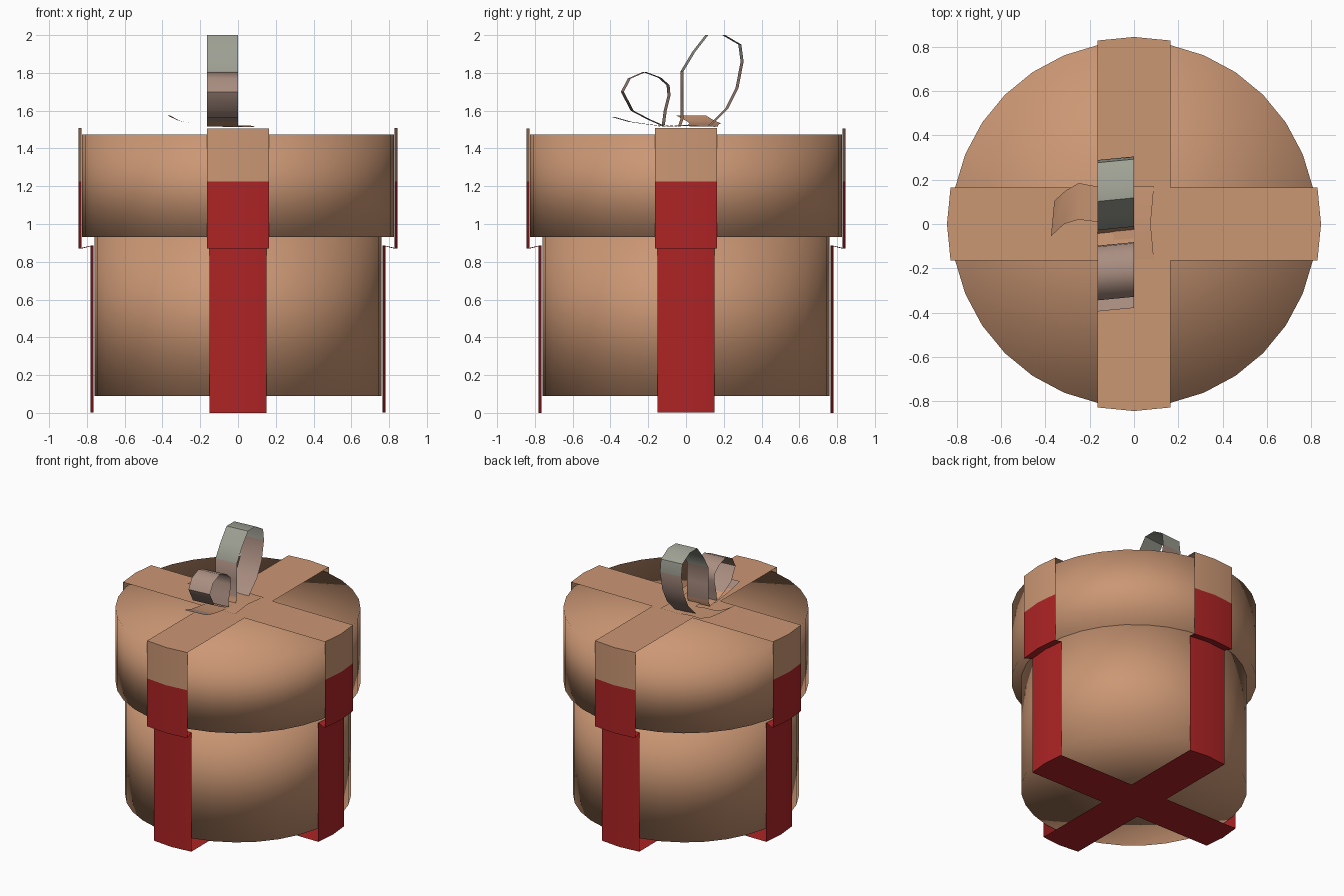
import bpy, math

if "Cube" in bpy.data.objects:
    bpy.data.objects.remove(bpy.data.objects["Cube"])

def material(name, rgb):
    m = bpy.data.materials.new(name)
    m.diffuse_color = (*rgb, 1)
    m.use_nodes = True
    m.node_tree.nodes["Principled BSDF"].inputs["Base Color"].default_value = m.diffuse_color
    return m

TAN = material("tan card", (0.60, 0.31, 0.175))
RED = material("red ribbon", (0.42, 0.017, 0.018))
PINK = material("pinkish grey ribbon", (0.40, 0.27, 0.22))
GREY = material("grey ribbon", (0.35, 0.36, 0.30))
SEG = 32

def make(name, verts, faces, mats, rule=None, angle=None):
    """Mesh object; rule(z of face centre) gives the material slot."""
    me = bpy.data.meshes.new(name)
    me.from_pydata(verts, [], faces)
    for m in mats:
        me.materials.append(m)
    for p in me.polygons:
        p.material_index = rule(p.center.z) if rule else 0
    ob = bpy.data.objects.new(name, me)
    bpy.context.collection.objects.link(ob)
    bpy.context.view_layer.objects.active = ob
    ob.select_set(True)
    if angle:
        bpy.ops.object.shade_smooth_by_angle(angle=math.radians(angle))
    else:
        bpy.ops.object.shade_smooth()
    ob.select_set(False)
    return ob

def drum(name, r, z0, z1):
    """Closed cylinder with fan caps, soft shaded all over."""
    ring = [(r * math.cos(2 * math.pi * i / SEG), r * math.sin(2 * math.pi * i / SEG)) for i in range(SEG)]
    verts = [(x, y, z) for z in (z0, z1) for x, y in ring] + [(0, 0, z0), (0, 0, z1)]
    faces = []
    for i in range(SEG):
        j = (i + 1) % SEG
        faces += [(i, j, SEG + j, SEG + i), (j, i, 2 * SEG), (SEG + i, SEG + j, 2 * SEG + 1)]
    return make(name, verts, faces, [TAN])

def sheet(name, rows, mats, rule=None, angle=50):
    """Ribbon sheet through equal-length rows of points."""
    n = len(rows[0])
    verts = [p for row in rows for p in row]
    faces = [(a * n + b, a * n + b + 1, (a + 1) * n + b + 1, (a + 1) * n + b)
             for a in range(len(rows) - 1) for b in range(n - 1)]
    return make(name, verts, faces, mats, rule, angle)

# Box and lid
drum("box_body", 0.76, 0.09, 0.95)
drum("box_lid", 0.825, 0.93, 1.475)

# Two ribbons wrapped right round, curved with the box, two segments wide
PROFILE = [(0.78, 0), (0.78, 0.885), (0.845, 0.87), (0.845, 1.225), (0.845, 1.505)]
STEP = 2 * math.pi / SEG

def strap(name, base, lift):
    def row(r, z, side):
        pts = []
        for k in (-1, 0, 1):
            a = base + (k * STEP if side == 0 else math.pi - k * STEP)
            pts.append((r * math.cos(a), r * math.sin(a), z))
        return pts
    prof = [(r, z + (lift if z in (0, 1.505) else 0)) for r, z in PROFILE]
    rows = [row(r, z, 0) for r, z in prof] + [row(r, z, 1) for r, z in reversed(prof)]
    rows.append(rows[0])
    sheet(name, rows, [RED, TAN], lambda z: int(z > 1.225), 40)

strap("ribbon_front_back", math.pi / 2, 0.0)
strap("ribbon_left_right", 0.0, 0.003)

# Bow loops: side outlines (y, z) widened along x, slightly skewed
def loop(name, path):
    rows = [[(-0.165, y - 0.008, z), (0.0, y + 0.008, z)] for y, z in path]
    sheet(name, rows, [TAN, PINK, GREY], lambda z: 0 if z < 1.54 else 1 if z < 1.79 else 2)

loop("bow_large_loop", [(-0.035, 1.515), (-0.02, 1.56), (-0.02, 1.68), (-0.02, 1.81), (0.04, 1.91),
                        (0.11, 2.0), (0.20, 2.0), (0.285, 1.95), (0.297, 1.86), (0.27, 1.72),
                        (0.215, 1.61), (0.12, 1.515)])
loop("bow_small_loop", [(-0.03, 1.515), (-0.12, 1.525), (-0.11, 1.60), (-0.09, 1.68), (-0.095, 1.735),
                        (-0.14, 1.775), (-0.22, 1.805), (-0.30, 1.77), (-0.337, 1.70),
                        (-0.285, 1.60), (-0.20, 1.555), (-0.11, 1.515)])

# Loose ribbon ends and the flat centre piece
loop("bow_front_tail", [(-0.10, 1.515), (-0.22, 1.53), (-0.30, 1.542), (-0.387, 1.567)])
sheet("bow_side_tail", [[(-0.08, 0.17, 1.517), (-0.08, 0.02, 1.517)],
                        [(-0.17, 0.17, 1.525), (-0.17, 0.01, 1.525)],
                        [(-0.25, 0.185, 1.533), (-0.25, 0.02, 1.533)],
                        [(-0.31, 0.15, 1.547), (-0.315, 0.0, 1.547)],
                        [(-0.36, 0.105, 1.575), (-0.375, -0.055, 1.575)]], [TAN])
sheet("bow_centre", [[(-0.08, 0.17, 1.514), (0.09, 0.17, 1.514)],
                     [(-0.10, 0.0, 1.524), (0.075, 0.0, 1.52)],
                     [(-0.08, -0.16, 1.514), (0.09, -0.16, 1.514)]], [TAN])
